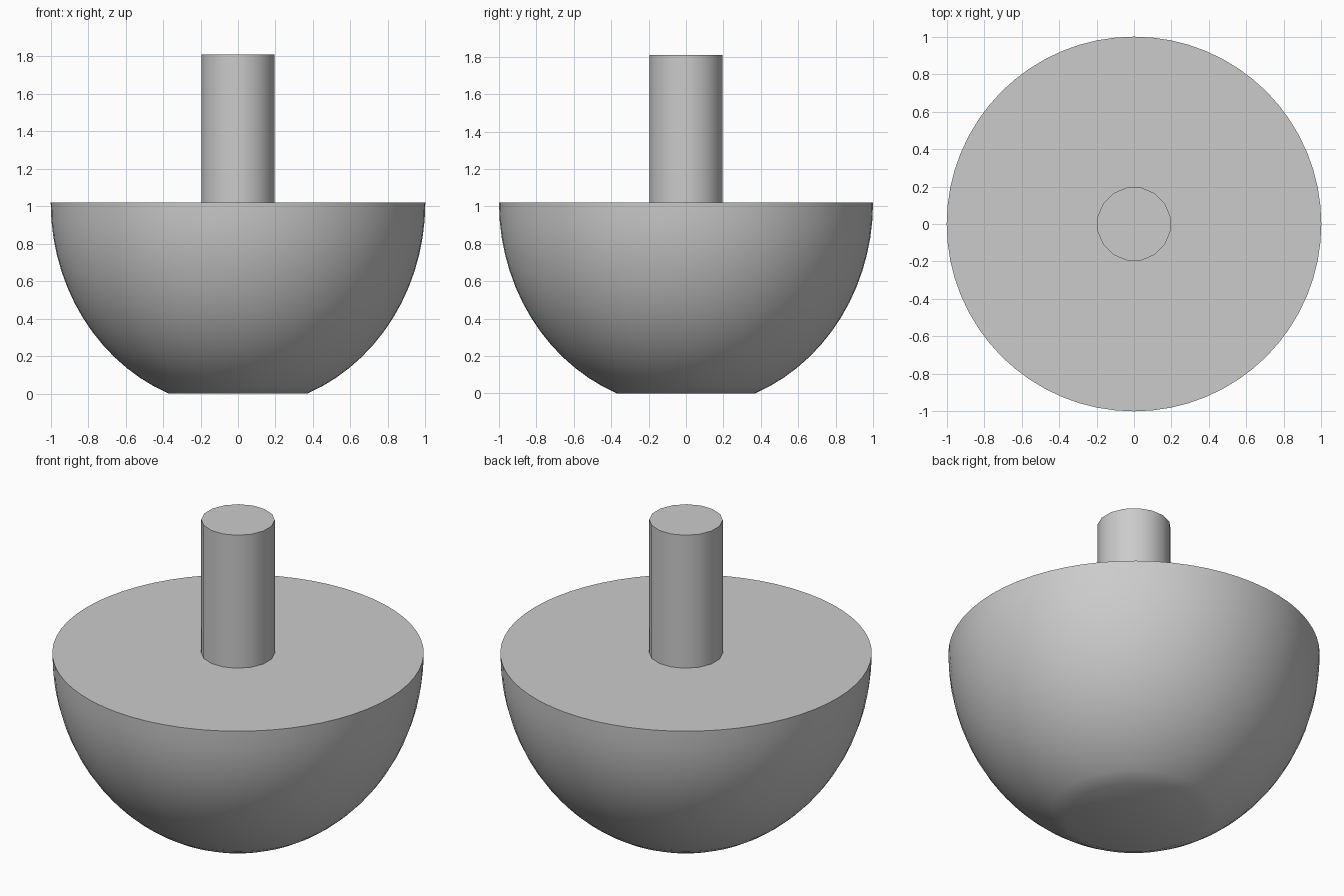
import bpy, bmesh, math

cube = bpy.data.objects.get("Cube")
if cube:
    bpy.data.objects.remove(cube, do_unlink=True)

# Single plain grey
grey = bpy.data.materials.new("plain_grey")
grey.use_nodes = True
colour = (0.6, 0.6, 0.6, 1)
grey.diffuse_color = colour
grey.node_tree.nodes["Principled BSDF"].inputs["Base Color"].default_value = colour


def turned(name, profile, sides, start=0.0):
    """Closed solid turned around z from (radius, height) points, bottom to top."""
    bm = bmesh.new()
    rings = []
    for r, z in profile:
        angles = [start + math.tau * i / sides for i in range(sides)]
        rings.append([bm.verts.new((r * math.cos(a), r * math.sin(a), z)) for a in angles])
    for low, high in zip(rings, rings[1:]):
        for i in range(sides):
            j = (i + 1) % sides
            bm.faces.new((low[i], low[j], high[j], high[i]))
    bm.faces.new(rings[0][::-1])
    bm.faces.new(rings[-1])
    mesh = bpy.data.meshes.new(name)
    bm.to_mesh(mesh)
    bm.free()
    mesh.materials.append(grey)
    obj = bpy.data.objects.new(name, mesh)
    bpy.context.collection.objects.link(obj)
    bpy.ops.object.select_all(action="DESELECT")
    obj.select_set(True)
    bpy.context.view_layer.objects.active = obj
    bpy.ops.object.shade_smooth_by_angle(angle=math.radians(50))
    return obj


# Rounded bowl with a flat foot and a flat closed top
RIM, FOOT, STEPS = 1.02, 0.37, 14
depth = RIM / math.sqrt(1 - FOOT ** 2)
first = math.acos(FOOT)
curve = []
for k in range(STEPS + 1):
    a = first * (1 - k / STEPS)
    curve.append((math.cos(a), RIM - depth * math.sin(a)))
turned("bowl", curve, 64)

# Upright round post
turned("post", [(0.198, RIM - 0.02), (0.198, 1.81)], 16, math.pi / 16)
